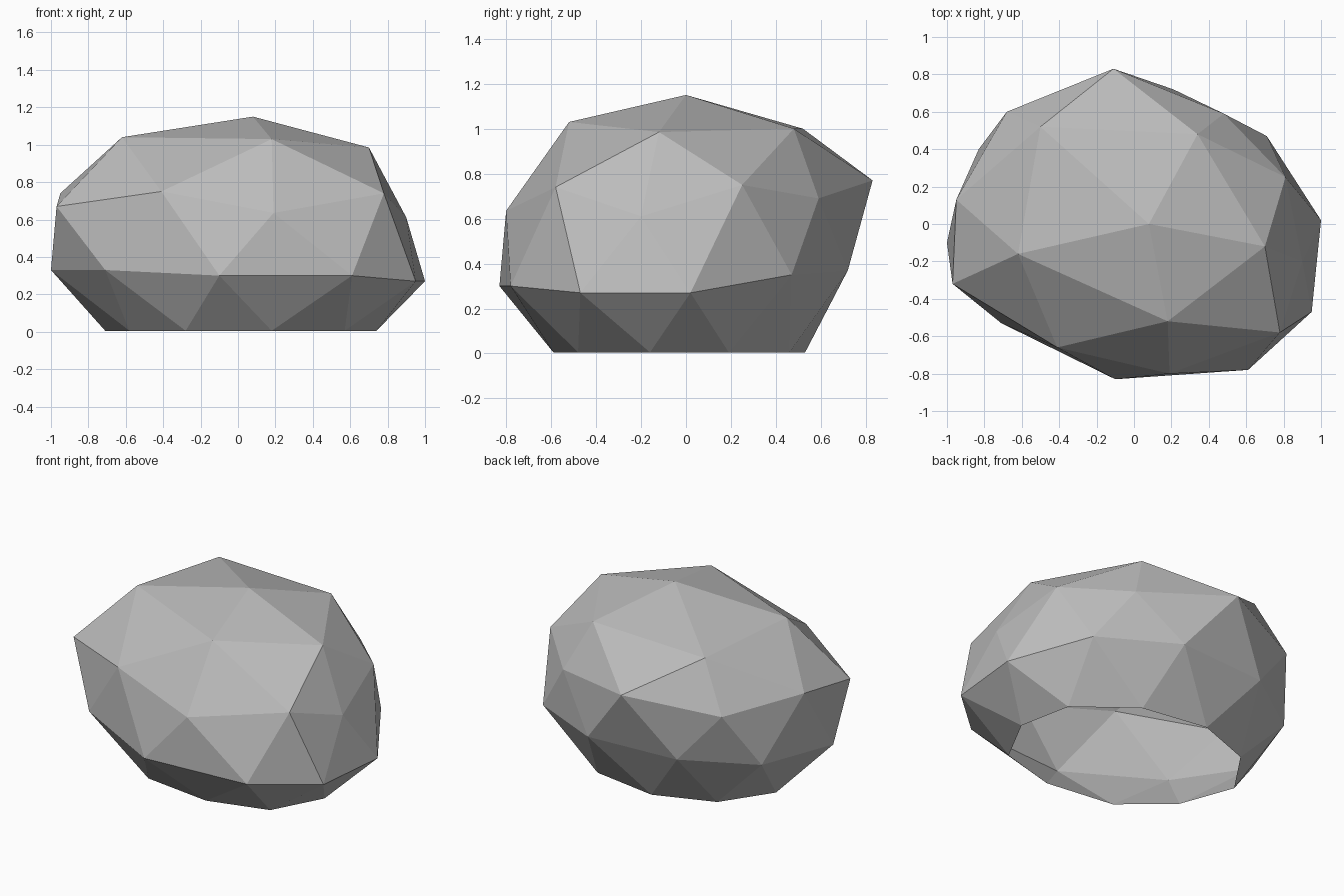
import bpy
import bmesh

default_cube = bpy.data.objects.get("Cube")
if default_cube:
    bpy.data.objects.remove(default_cube, do_unlink=True)


def make_material(name, color):
    material = bpy.data.materials.new(name)
    material.use_nodes = True
    material.diffuse_color = color
    material.node_tree.nodes["Principled BSDF"].inputs["Base Color"].default_value = color
    return material


def add_ring(mesh, points):
    return [mesh.verts.new(point) for point in points]


def bridge_staggered(mesh, upper, lower):
    """Join two rings of equal count, the lower one turned by half a step."""
    count = len(upper)
    for k in range(count):
        following = (k + 1) % count
        mesh.faces.new((upper[k], lower[k], upper[following]))
        mesh.faces.new((upper[following], lower[k], lower[following]))


def build_cap(mesh, peak, crown, shoulder):
    """Fan from the peak to the crown, then widen to twice as many points."""
    count = len(crown)
    for k in range(count):
        here, following = crown[k], crown[(k + 1) % count]
        corner, middle = shoulder[2 * k], shoulder[2 * k + 1]
        next_corner = shoulder[(2 * k + 2) % len(shoulder)]
        mesh.faces.new((peak, here, following))
        mesh.faces.new((here, corner, middle))
        mesh.faces.new((here, middle, following))
        mesh.faces.new((following, middle, next_corner))


# Cross-sections of the boulder, each running anticlockwise from the front
crown_points = [
    (.18, -.52, 1.03), (.7, -.12, .985), (.34, .48, 1), (-.5, .52, 1), (-.62, -.16, 1.04),
]
shoulder_points = [
    (.19, -.8, .635), (.78, -.58, .74), (.9, -.2, .61), (.81, .25, .75), (.48, .59, .69),
    (-.11, .83, .77), (-.68, .6, .69), (-.95, .13, .74), (-.97, -.32, .67), (-.41, -.66, .75),
]
waist_points = [
    (.61, -.78, .3), (.95, -.47, .27), (1, .02, .27), (.71, .47, .35), (.21, .72, .37),
    (-.41, .68, .37), (-.83, .4, .34), (-1, -.1, .33), (-.71, -.53, .33), (-.1, -.83, .3),
]
foot_outline = [
    (.18, -.59), (.57, -.48), (.74, -.16), (.67, .19), (.32, .46),
    (-.12, .53), (-.5, .39), (-.71, .08), (-.58, -.27), (-.28, -.53),
]

# Boulder shell, open underneath
mesh = bmesh.new()
peak = mesh.verts.new((.08, 0, 1.15))
crown = add_ring(mesh, crown_points)
shoulder = add_ring(mesh, shoulder_points)
waist = add_ring(mesh, waist_points)
foot = add_ring(mesh, [(x, y, 0.005) for x, y in foot_outline])
build_cap(mesh, peak, crown, shoulder)
bridge_staggered(mesh, shoulder, waist)
bridge_staggered(mesh, waist, foot[1:] + foot[:1])

boulder_mesh = bpy.data.meshes.new("boulder")
mesh.to_mesh(boulder_mesh)
mesh.free()
boulder_mesh.materials.append(make_material("stone grey", (0.5, 0.5, 0.5, 1)))
boulder = bpy.data.objects.new("boulder", boulder_mesh)
bpy.context.collection.objects.link(boulder)
